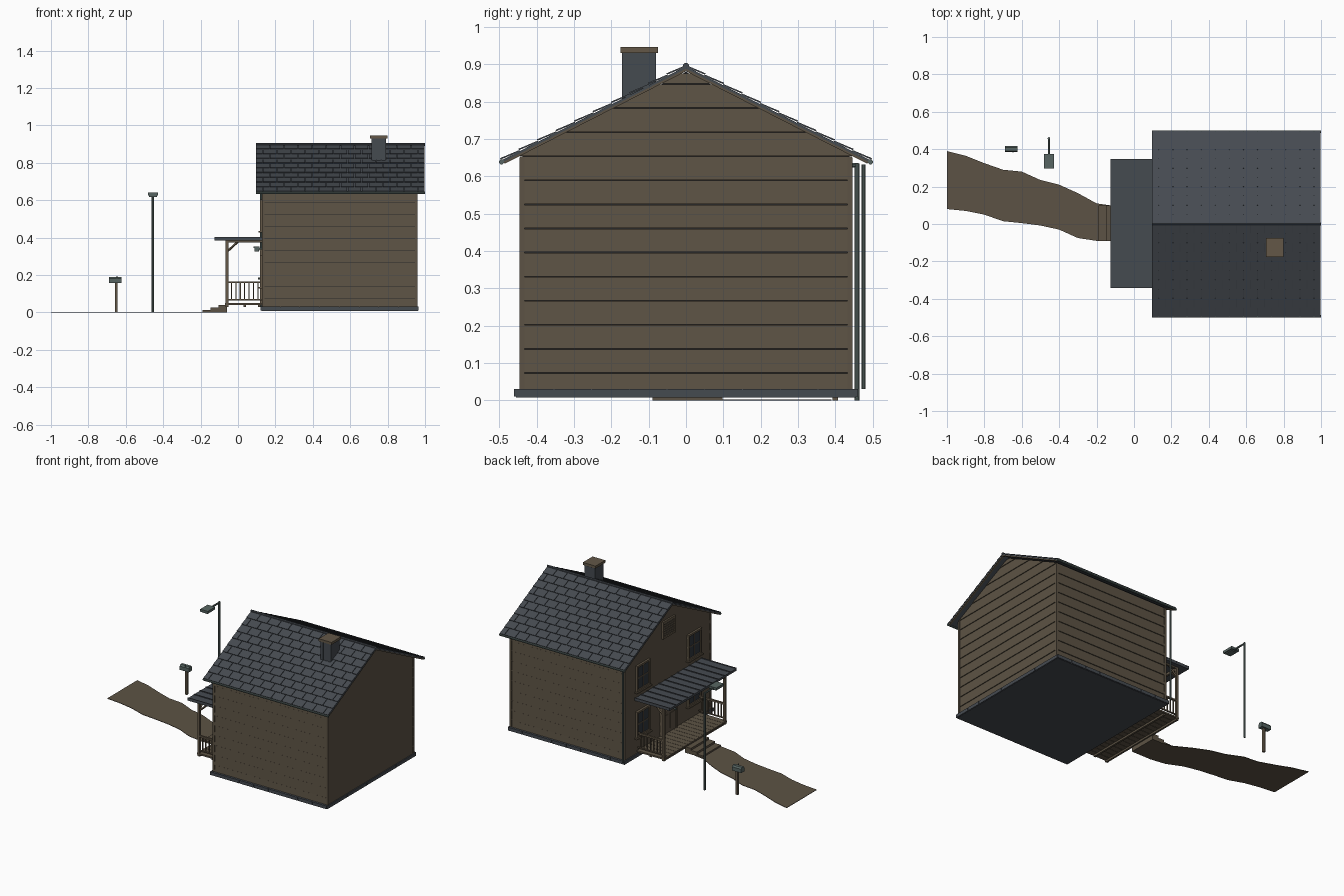
import bpy, bmesh, math
from mathutils import Vector

if "Cube" in bpy.data.objects:
    bpy.data.objects.remove(bpy.data.objects["Cube"])

def mat(name, c):
    m = bpy.data.materials.new(name)
    m.diffuse_color = (*c, 1)
    m.use_nodes = True
    m.node_tree.nodes["Principled BSDF"].inputs["Base Color"].default_value = m.diffuse_color
    return m

TIMBER = mat("brown timber", (0.108, 0.086, 0.058))
TRIM = mat("trim timber", (0.125, 0.097, 0.064))
SLATE = mat("blue grey slate", (0.060, 0.069, 0.081))
METAL = mat("green grey metal", (0.095, 0.130, 0.122))
DARK = mat("dark joint", (0.022, 0.022, 0.022))
GLASS = mat("dark glass", (0.030, 0.037, 0.045))

def solid(bm, a, b):
    """Join two rings of points into a closed solid."""
    va, vb = [bm.verts.new(p) for p in a], [bm.verts.new(p) for p in b]
    n = len(va)
    bm.faces.new(va[::-1])
    bm.faces.new(vb)
    for i in range(n):
        j = (i + 1) % n
        bm.faces.new((va[i], va[j], vb[j], vb[i]))

def box(bm, x0, x1, y0, y1, z0, z1):
    ring = [(x0, y0), (x1, y0), (x1, y1), (x0, y1)]
    solid(bm, [(*p, z0) for p in ring], [(*p, z1) for p in ring])

def rod(bm, p, q, r, n=8):
    p, q = Vector(p), Vector(q)
    d = (q - p).normalized()
    u = d.orthogonal().normalized()
    v = d.cross(u)
    off = [(u * math.cos(t) + v * math.sin(t)) * r for t in [2 * math.pi * (i + .5) / n for i in range(n)]]
    solid(bm, [p + o for o in off], [q + o for o in off])

def finish(bm, name, material):
    bmesh.ops.recalc_face_normals(bm, faces=bm.faces)
    me = bpy.data.meshes.new(name)
    bm.to_mesh(me)
    bm.free()
    me.materials.append(material)
    ob = bpy.data.objects.new(name, me)
    bpy.context.collection.objects.link(ob)
    return ob

def boxes(name, material, items):
    bm = bmesh.new()
    for i in items:
        box(bm, *i)
    return finish(bm, name, material)

def rods(name, material, items):
    bm = bmesh.new()
    for i in items:
        rod(bm, *i)
    return finish(bm, name, material)

X0, X1, W, EAVE, RIDGE, SL = 0.13, 0.96, 0.445, 0.655, 0.895, 0.51

def half(z):  # half width of the end wall at height z
    return W if z <= EAVE else max(0.004, min(W, (RIDGE - 0.012 - z) / SL))

# foundation: slab with blocks around its edge
boxes("foundation", SLATE, [(0.125, 0.962, -0.455, 0.455, 0.008, 0.03)])
fb = []
for s in (-1, 1):
    for i in range(8):
        a = 0.12 + i * 0.1056
        fb.append((a + .001, a + .104, s * 0.457 - .004, s * 0.457 + .004, 0.01, 0.031))
    xf = 0.125 if s < 0 else 0.962
    for i in range(9):
        a = -0.455 + i * 0.1011
        fb.append((xf - .004, xf + .004, a + .001, a + .1, 0.01, 0.031))
boxes("foundation_blocks", SLATE, fb)

# wall core behind the siding
bm = bmesh.new()
prof = [(-.438, .03), (.438, .03), (.438, .66), (0, .88), (-.438, .66)]
solid(bm, [(X0 + .008, *p) for p in prof], [(X1 - .008, *p) for p in prof])
finish(bm, "wall_core", DARK)

# lap siding on all four walls
bm = bmesh.new()
PITCH = 0.0645
for k in range(-4, 10):
    z0, z1 = max(.03, EAVE - PITCH * (k + 1)), min(EAVE - PITCH * k, 0.878) - .002
    if z1 - z0 < .01:
        continue
    w0, w1 = half(z0), half(z1)
    for xf, s in ((X0, 1), (X1, -1)):
        xi = xf + s * .012
        solid(bm, [(xf, -w0, z0), (xi, -w0, z0), (xi, w0, z0), (xf, w0, z0)],
              [(xf + s * .003, -w1, z1), (xi, -w1, z1), (xi, w1, z1), (xf + s * .003, w1, z1)])
    if k >= 0:
        for s in (-1, 1):
            yo, yt, yi = s * W, s * (W - .003), s * (W - .012)
            solid(bm, [(X0, yo, z0), (X1, yo, z0), (X1, yi, z0), (X0, yi, z0)],
                  [(X0, yt, z1), (X1, yt, z1), (X1, yi, z1), (X0, yi, z1)])
finish(bm, "lap_siding", TIMBER)
boxes("corner_boards", TIMBER, [(x - .007, x + .007, y - .007, y + .007, .03, .65)
                                for x in (X0 + .006, X1 - .006) for y in (-W + .006, W - .006)])

# roof: two slabs and staggered shingles
RX0, RX1 = 0.095, 1.0
ang = math.atan(SL)
c, sn = math.cos(ang), math.sin(ang)
L = 0.495 / c

def slope(s, x, u, n):
    return (x, s * (u * c + n * sn), RIDGE - u * sn + n * c)

def slope_plate(bm, s, x0, x1, u0, u1, n0, n1, lift=0):
    solid(bm, [slope(s, *p) for p in ((x0, u0, n0), (x1, u0, n0), (x1, u1, n0 + lift), (x0, u1, n0 + lift))],
          [slope(s, *p) for p in ((x0, u0, n1), (x1, u0, n1), (x1, u1, n1 + lift), (x0, u1, n1 + lift))])

slab, rake, tiles = bmesh.new(), bmesh.new(), bmesh.new()
ROWS, TW = 10, (RX1 - RX0) / 12
for s in (-1, 1):
    slope_plate(slab, s, RX0 + .002, RX1 - .002, 0, L, -.006, 0)
    for xa in (RX0 + .003, RX1 - .013):
        slope_plate(rake, s, xa, xa + .01, .004, L - .004, -.012, -.005)
    for r in range(ROWS):
        u0, u1 = r * L / ROWS, (r + 1) * L / ROWS
        for i in range(13):
            a = RX0 + (i - (0.5 if r % 2 else 0)) * TW
            b = min(a + TW, RX1)
            a = max(a, RX0)
            if b - a > .01:
                slope_plate(tiles, s, a + .002, b - .002, u0, u1, -.001, .003, .004)
finish(slab, "roof_slabs", SLATE)
finish(rake, "rake_boards", TIMBER)
finish(tiles, "roof_shingles", SLATE)
rods("ridge_cap", SLATE, [((RX0, 0, .897), (RX1, 0, .897), .008)])
rods("gutters", METAL, [((RX0, s * .494, .639), (RX1, s * .494, .639), .007) for s in (-1, 1)])
rods("downspout", METAL, [((.122, .475, .03), (.122, .475, .632), .006)])

# chimney
boxes("chimney", SLATE, [(.715, .79, -.17, -.083, .76, .93)]
      + [(x - .009, x + .009, -.172, -.081, .76, .93) for x in (.727, .7525, .778)])
boxes("chimney_cap", TRIM, [(.706, .798, -.176, -.075, .93, .946)])

# front windows: frame, glazing bars, sill and glass
frames, panes = [], []
for y in (-.265, .265):
    for z in (.22, .52):
        hw, hh, t = .062, .078, .012
        for s in (-1, 1):
            frames.append((.118, .135, y + s * hw - t / 2, y + s * hw + t / 2, z - hh, z + hh))
            frames.append((.117, .135, y - hw - t / 2, y + hw + t / 2, z + s * hh - t / 2, z + s * hh + t / 2))
        frames.append((.121, .135, y - .003, y + .003, z - hh, z + hh))
        frames.append((.121, .135, y - hw, y + hw, z - .003, z + .003))
        frames.append((.11, .135, y - hw - .014, y + hw + .014, z - hh - .014, z - hh - .006))
        panes.append((.124, .131, y - hw, y + hw, z - hh, z + hh))
boxes("window_frames", TRIM, frames)
boxes("window_glass", GLASS, panes)

# front door with surround, panels and knob
boxes("door_surround", TRIM, [(.117, .135, s * .075 - .007, s * .075 + .007, .05, .335) for s in (-1, 1)]
      + [(.116, .135, -.085, .085, .33, .345)])
boxes("door", TIMBER, [(.122, .131, -.07, .07, .05, .33)]
      + [(.119, .124, s * .033 - .024, s * .033 + .024, a, b) for s in (-1, 1) for a, b in ((.07, .17), (.19, .31))])
rods("door_knob", METAL, [((.108, -.055, .18), (.124, -.055, .18), .006)])
boxes("wall_lamp", METAL, [(.088, .112, -.127, -.103, .325, .345), (.084, .116, -.131, -.099, .345, .352),
                           (.108, .13, -.119, -.111, .335, .343)])

# gable vent
boxes("vent_frame", TRIM, [(.119, .135, s * .058 - .006, s * .058 + .006, .68, .785) for s in (-1, 1)]
      + [(.119, .135, -.064, .064, z - .006, z + .006) for z in (.683, .782)])
boxes("vent_back", DARK, [(.125, .132, -.056, .056, .683, .782)])
boxes("vent_slats", TIMBER, [(.121, .131, -.054, .054, .695 + i * .015, .704 + i * .015) for i in range(6)])

# porch: deck, posts, brackets, rails
PY = .315
N = 16
d = 2 * (PY + .01) / N
boxes("porch_deck", TIMBER, [(-.07, .128, -PY - .01 + i * d + .001, -PY - .01 + (i + 1) * d - .001, .04, .05)
                             for i in range(N)])
boxes("deck_beams", TIMBER, [(x, x + .012, -PY, PY, .028, .041) for x in (-.064, .03, .108)])
boxes("porch_posts", TRIM, [(-.068, -.052, s * PY - .008, s * PY + .008, .03, .385) for s in (-1, 1)])
boxes("porch_beam", TIMBER, [(-.066, -.054, -PY, PY, .368, .386)]
      + [(-.06, .13, s * PY - .006, s * PY + .006, .374, .386) for s in (-1, 1)])
rods("post_brackets", TRIM, [((-.058, s * PY, .325), (.002, s * PY, .38), .006, 4) for s in (-1, 1)]
     + [((-.06, s * PY, .325), (-.06, s * (PY - .06), .38), .006, 4) for s in (-1, 1)])
rails = []
for s in (-1, 1):
    y = s * PY
    rails += [(-.06, .128, y - .006, y + .006, .156, .166), (-.06, .128, y - .004, y + .004, .064, .071)]
    rails += [(x - .003, x + .003, y - .003, y + .003, .066, .16) for x in [-.035 + .0235 * i for i in range(7)]]
boxes("porch_rails", TRIM, rails)

# porch roof with raised seams
boxes("porch_roof", SLATE, [(-.125, .128, -.342, .348, .384, .398)])
boxes("porch_roof_seams", SLATE, [(-.125, .128, y - .002, y + .002, .396, .403)
                                  for y in [-.34 + .0624 * i for i in range(12)]])

# steps
boxes("steps", TIMBER, [(-.19 + .043 * i, -.06, -.09, .098, .013 * i, .013 * (i + 1)) for i in range(3)])

# winding path
left = [.39, .365, .325, .29, .28, .235, .21, .165, .11, .1]
right = [.08, .07, .05, .015, .005, -.008, -.03, -.075, -.09, -.09]
xs = [-1, -.9, -.8, -.7, -.6, -.5, -.4, -.3, -.2, -.13]
bm = bmesh.new()
rows = [[bm.verts.new((x, y, z)) for y, z in ((a, .003), (b, .003), (b, 0), (a, 0))]
        for x, a, b in zip(xs, left, right)]
for p, q in zip(rows, rows[1:]):
    for i in range(4):
        bm.faces.new((p[i], p[(i + 1) % 4], q[(i + 1) % 4], q[i]))
bm.faces.new(rows[0])
bm.faces.new(rows[-1])
finish(bm, "path", TIMBER)

# street lamp
rods("lamp_pole", METAL, [((-.455, .458, 0), (-.455, .458, .635), .007),
                          ((-.455, .462, .63), (-.455, .36, .63), .006)])
boxes("lamp_head", METAL, [(-.482, -.427, .298, .375, .624, .64), (-.475, -.434, .306, .367, .618, .625)])

# mailbox
boxes("mailbox_post", TRIM, [(-.658, -.644, .393, .407, 0, .158)])
bm = bmesh.new()
prof = [(.384, .156), (.416, .156), (.416, .18), (.409, .19), (.391, .19), (.384, .18)]
solid(bm, [(-.69, *p) for p in prof], [(-.624, *p) for p in prof])
box(bm, -.65, -.644, .382, .385, .17, .195)
finish(bm, "mailbox", METAL)
